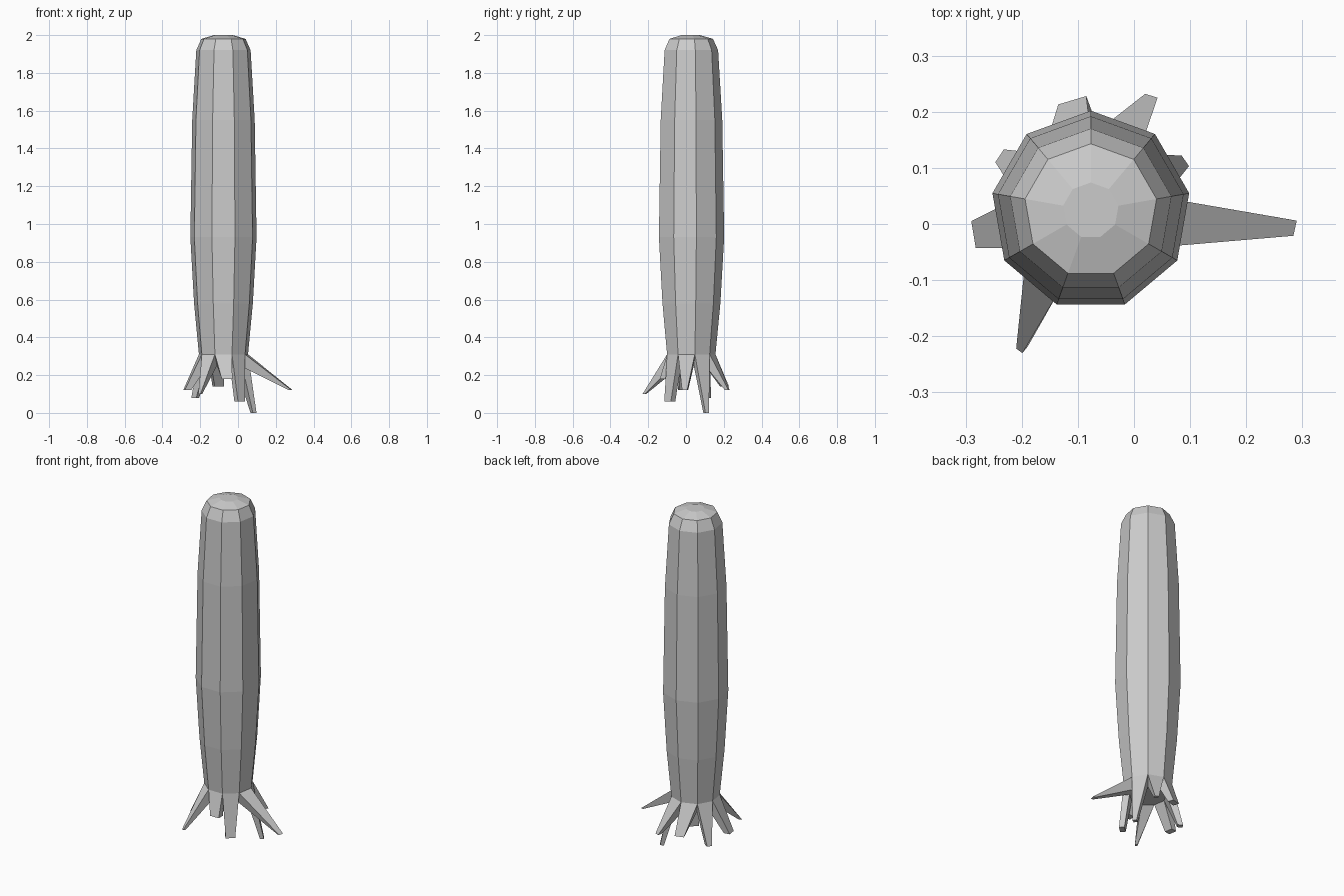
import bpy, bmesh
from math import cos, sin, radians
from mathutils import Vector

if "Cube" in bpy.data.objects:
    bpy.data.objects.remove(bpy.data.objects["Cube"])

SIDES = 9
CENTRE = Vector((-0.077, 0.024, 0))


def ring_point(deg, r, z):
    return CENTRE + Vector((r * cos(radians(deg)), r * sin(radians(deg)), z))


def make_object(name, bm):
    bmesh.ops.recalc_face_normals(bm, faces=bm.faces)
    mesh = bpy.data.meshes.new(name)
    bm.to_mesh(mesh)
    bm.free()
    obj = bpy.data.objects.new(name, mesh)
    bpy.context.collection.objects.link(obj)


# Nine-sided bulging body: (radius, height) profile, closed at both ends
profile = [(0.10, 0.25), (0.132, 0.31), (0.158, 0.58), (0.178, 0.93),
           (0.168, 1.55), (0.146, 1.92), (0.119, 1.98), (0.05, 2.0)]
bm = bmesh.new()
rings = [[bm.verts.new(ring_point(90 + 40 * i, r, z)) for i in range(SIDES)]
         for r, z in profile]
for low, high in zip(rings, rings[1:]):
    for i in range(SIDES):
        j = (i + 1) % SIDES
        bm.faces.new((low[i], low[j], high[j], high[i]))
bm.faces.new(rings[0])
bm.faces.new(rings[-1])
make_object("body", bm)

# Tapered root legs, one per side of the body:
# side angle, two outer tip corners (x, y), tip height, tip depth
legs = [
    (30, (0.098, 0.103), (0.085, 0.122), 0.0, 0.022),
    (70, (0.042, 0.225), (0.02, 0.232), 0.12, 0.02),
    (110, (-0.085, 0.228), (-0.135, 0.213), 0.14, 0.035),
    (150, (-0.232, 0.133), (-0.247, 0.11), 0.08, 0.03),
    (190, (-0.29, 0.005), (-0.282, -0.043), 0.12, 0.035),
    (230, (-0.21, -0.222), (-0.199, -0.23), 0.10, 0.015),
    (270, (-0.086, -0.138), (-0.03, -0.138), 0.18, 0.04),
    (310, (0.0, -0.115), (0.038, -0.08), 0.06, 0.03),
    (350, (0.284, -0.021), (0.29, 0.006), 0.12, 0.015),
]
for n, (deg, a, b, z, depth) in enumerate(legs):
    inward = Vector((-cos(radians(deg)), -sin(radians(deg)), 0)) * depth
    a, b = Vector((*a, z)), Vector((*b, z))
    root = [ring_point(deg - 20, 0.132, 0.31), ring_point(deg + 20, 0.132, 0.31),
            ring_point(deg + 20, 0.10, 0.25), ring_point(deg - 20, 0.10, 0.25)]
    tip = [a, b, b + inward, a + inward]
    bm = bmesh.new()
    r = [bm.verts.new(p) for p in root]
    t = [bm.verts.new(p) for p in tip]
    for i in range(4):
        j = (i + 1) % 4
        bm.faces.new((r[i], r[j], t[j], t[i]))
    bm.faces.new(t)
    bm.faces.new(r)
    make_object(f"root_leg_{n + 1}", bm)
